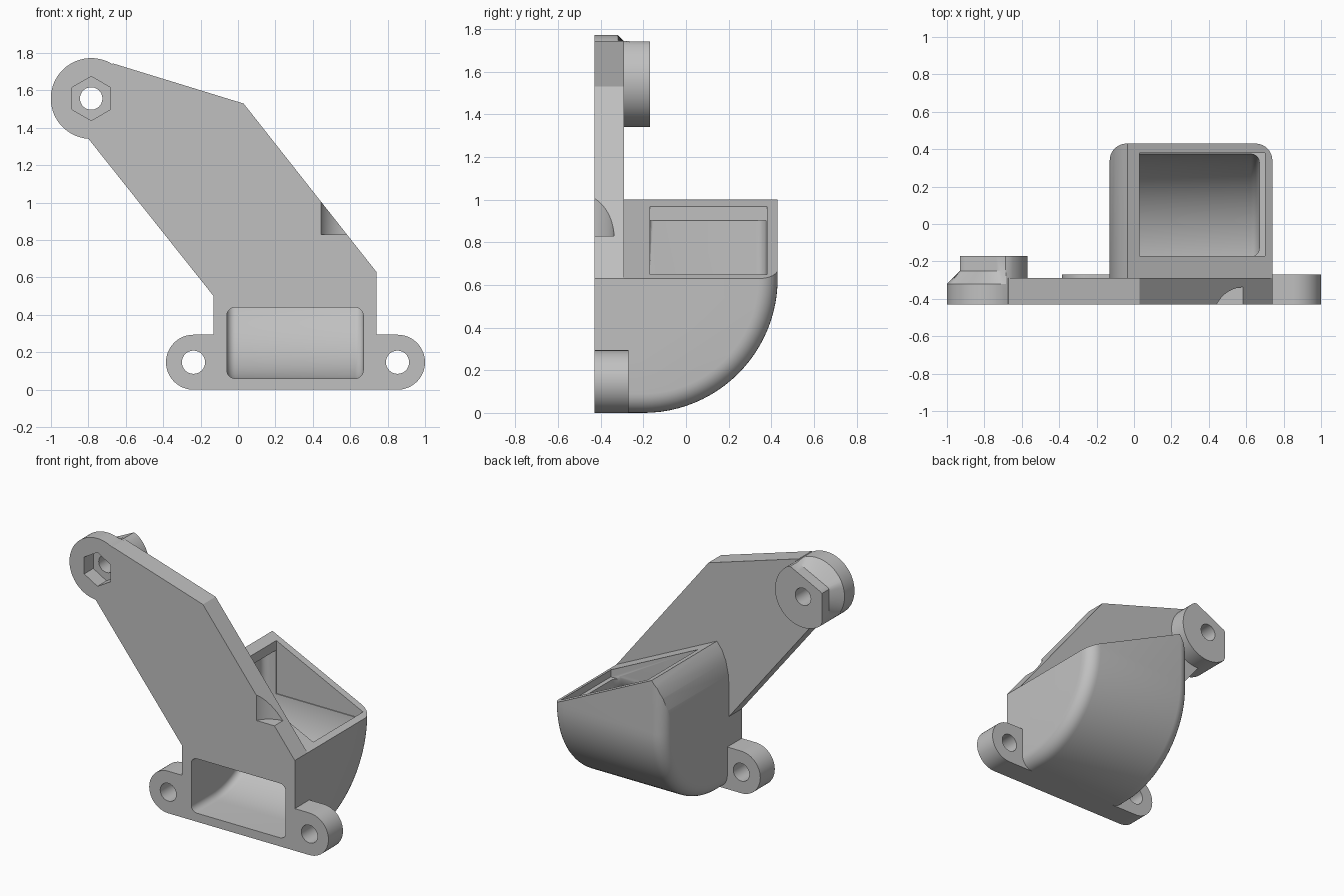
import bpy, bmesh
from math import sin, cos, pi, radians
from mathutils import Vector

if "Cube" in bpy.data.objects:
    bpy.data.objects.remove(bpy.data.objects["Cube"])

grey = bpy.data.materials.new("plain grey")
grey.use_nodes = True
colour = (0.53, 0.53, 0.53, 1)
grey.diffuse_color = colour
grey.node_tree.nodes["Principled BSDF"].inputs["Base Color"].default_value = colour

PLACE = {"x": lambda u, v, d: (d, u, v),
         "y": lambda u, v, d: (u, d, v),
         "z": lambda u, v, d: (u, v, d)}


def loft(name, axis, rings, fillet=0, skip=None):
    """Skin a list of (outline, depth) rings; optionally round the end edges."""
    bm = bmesh.new()
    loops = [[bm.verts.new(PLACE[axis](u, v, d)) for u, v in pts] for pts, d in rings]
    n = len(loops[0])
    ends = [bm.faces.new(loops[0]), bm.faces.new(loops[-1])]
    for a, b in zip(loops, loops[1:]):
        for i in range(n):
            j = (i + 1) % n
            bm.faces.new((a[i], a[j], b[j], b[i]))
    bmesh.ops.recalc_face_normals(bm, faces=bm.faces)
    if fillet:
        edges = [e for f in ends for e in f.edges if not (skip and skip(e))]
        bmesh.ops.bevel(bm, geom=edges, offset=fillet, segments=8, profile=0.5,
                        affect="EDGES", clamp_overlap=False)
    mesh = bpy.data.meshes.new(name)
    bm.to_mesh(mesh)
    bm.free()
    mesh.materials.append(grey)
    obj = bpy.data.objects.new(name, mesh)
    bpy.context.collection.objects.link(obj)
    return obj


def prism(name, axis, pts, a, b, **kw):
    return loft(name, axis, [(pts, a), (pts, b)], **kw)


def arc(cx, cy, r, start, end, n=24):
    return [(cx + r * cos(radians(start + (end - start) * i / n)),
             cy + r * sin(radians(start + (end - start) * i / n))) for i in range(n + 1)]


def circle(cx, cy, r, n=48, turn=0):
    return arc(cx, cy, r, turn, turn + 360, n)[:-1]


def combine(target, other, operation):
    mod = target.modifiers.new("combine", "BOOLEAN")
    mod.operation, mod.object, mod.solver = operation, other, "EXACT"
    bpy.context.view_layer.objects.active = target
    bpy.ops.object.modifier_apply(modifier=mod.name)
    bpy.data.objects.remove(other)


FRONT, BACK = -0.43, -0.29
PIVOT = (-0.785, 1.557)
R = 0.216

# Flat arm plate
body = prism("duct_bracket", "y",
             [(-0.13, 0), (0.74, 0), (0.74, 0.63), (0.03, 1.53), (-0.67, 1.745),
              (-0.785, 1.6), (-0.8, 1.342), (-0.13, 0.5)], FRONT, BACK)

# Mounting ears in one rounded bar
ears = prism("mounting_ears", "y",
             arc(0.853, 0.147, 0.147, -90, 90) + arc(-0.238, 0.147, 0.147, 90, 270),
             FRONT, -0.27)
combine(body, ears, "UNION")

# Pivot boss: full disc tapering to a clipped outline
clipped = []
for i in range(64):
    u = Vector((cos(2 * pi * i / 64), sin(2 * pi * i / 64)))
    r = R
    for normal, limit in ((Vector((-0.44, 0.9)), 0.123), (Vector((-1, 0)), 0.145)):
        if u.dot(normal) > 0.01:
            r = min(r, limit / u.dot(normal))
    clipped.append((PIVOT[0] + r * u.x, PIVOT[1] + r * u.y))
disc = circle(*PIVOT, R, 64)
boss = loft("pivot_boss", "y", [(disc, FRONT), (disc, -0.32), (clipped, -0.25), (clipped, -0.17)])
combine(body, boss, "UNION")

# Curved duct shell with rounded side edges and a sloping top
shell = prism("duct_shell", "x",
              [(-0.35, 0)] + arc(-0.2, 0.63, 0.63, -90, 0) + [(0.43, 1.3), (-0.35, 1.3)],
              -0.13, 0.74, fillet=0.09,
              skip=lambda e: all(v.co.y < -0.3 for v in e.verts) or all(v.co.z > 1.2 for v in e.verts))
slope = prism("slope_cutter", "y",
              [(-0.5, -0.5), (1, -0.5), (1, 0.506), (0.74, 0.63), (-0.035, 1.0),
               (-0.075, 0.95), (-0.105, 0.88), (-0.124, 0.79), (-0.131, 0.69), (-0.5, 0.69)], -1, 1)
combine(shell, slope, "INTERSECT")
combine(body, shell, "UNION")

# Duct passage from the front slot up to the sloping mouth
passage = prism("passage_cutter", "x",
                [(-0.6, 0.06)] + arc(-0.2, 0.635, 0.575, -90, 0) + [(0.375, 1.3), (-0.17, 1.3), (-0.17, 0.64)]
                + arc(-0.37, 0.64, 0.2, 0, -90, 10) + [(-0.6, 0.44)],
                -0.06, 0.67, fillet=0.045)
ceiling = prism("ceiling_cutter", "y",
                [(-0.3, -0.5), (1, -0.5), (1, 0.45), (-0.04, 0.935), (-0.06, 0.9), (-0.3, 0.8)], -1, 1)
combine(passage, ceiling, "INTERSECT")
combine(body, passage, "DIFFERENCE")
mouth = prism("mouth_cutter", "z", [(0.03, -0.17), (0.7, -0.17), (0.7, 0.38), (0.03, 0.38)], 0.6, 1.4)
combine(body, mouth, "DIFFERENCE")

# Screw holes, nut pocket and the round notch in the arm edge
cutters = [prism("hole_cutter", "y", circle(x, z, r), -1, 1)
           for x, z, r in ((-0.238, 0.147, 0.062), (0.853, 0.147, 0.062), (*PIVOT, 0.06))]
cutters.append(prism("nut_cutter", "y", circle(*PIVOT, 0.118, 6, 30), -1, -0.33))
cutters.append(prism("notch_cutter", "z", circle(0.59, -0.5, 0.163), 0.83, 1.3))
for cutter in cutters:
    combine(body, cutter, "DIFFERENCE")

bpy.ops.object.select_all(action="DESELECT")
body.select_set(True)
bpy.context.view_layer.objects.active = body
bpy.ops.object.shade_smooth_by_angle(angle=radians(25))
